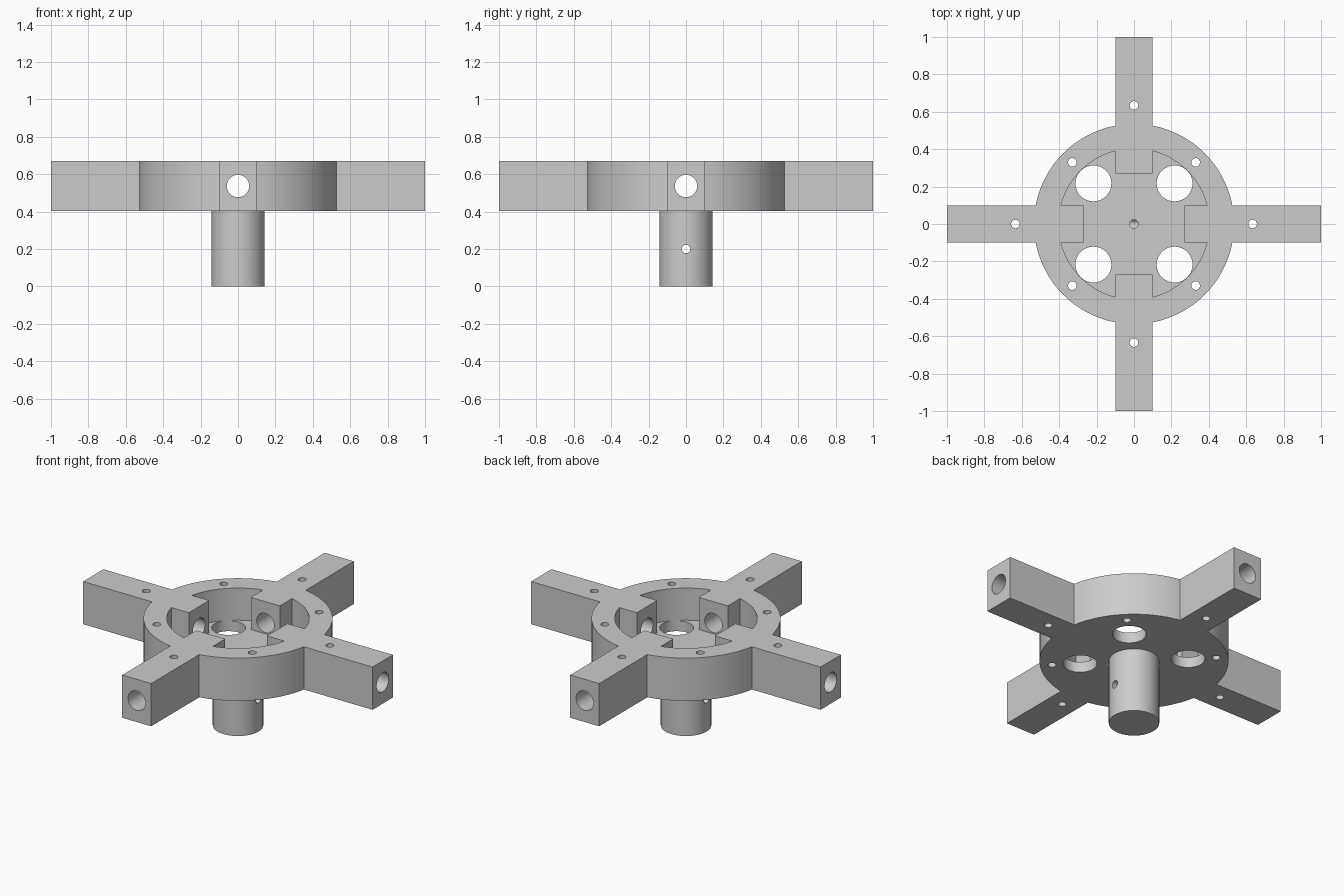
import bpy, bmesh, math
from mathutils import Matrix, Vector

cube = bpy.data.objects.get("Cube")
if cube:
    bpy.data.objects.remove(cube, do_unlink=True)

BASE, TOP, FLOOR = 0.403, 0.67, 0.469
HALF = 0.1          # half width of an arm
MID = (BASE + TOP) / 2

grey = bpy.data.materials.new("plain grey")
grey.use_nodes = True
colour = (0.6, 0.6, 0.6, 1)
grey.diffuse_color = colour
grey.node_tree.nodes["Principled BSDF"].inputs["Base Color"].default_value = colour


def finish(name, bm):
    bmesh.ops.recalc_face_normals(bm, faces=bm.faces)
    mesh = bpy.data.meshes.new(name)
    bm.to_mesh(mesh)
    bm.free()
    mesh.materials.append(grey)
    obj = bpy.data.objects.new(name, mesh)
    bpy.context.collection.objects.link(obj)
    return obj


def cross_prism(name, radius, reach, z0, z1, steps=24):
    """Extrude a circle interrupted by four square-ended arms of given reach."""
    start = math.asin(HALF / radius)
    quarter = [Vector((reach, -HALF, z0)), Vector((reach, HALF, z0))]
    for i in range(steps + 1):
        a = start + (math.pi / 2 - 2 * start) * i / steps
        quarter.append(Vector((radius * math.cos(a), radius * math.sin(a), z0)))
    bm = bmesh.new()
    verts = [bm.verts.new(Matrix.Rotation(q * math.pi / 2, 3, 'Z') @ p)
             for q in range(4) for p in quarter]
    face = bm.faces.new(verts)
    new = bmesh.ops.extrude_face_region(bm, geom=[face])["geom"]
    bmesh.ops.translate(bm, vec=(0, 0, z1 - z0),
                        verts=[v for v in new if isinstance(v, bmesh.types.BMVert)])
    return finish(name, bm)


def rod(name, radius, a, b, segments=48):
    """Cylinder from point a to point b."""
    a, b = Vector(a), Vector(b)
    turn = (b - a).to_track_quat('Z', 'Y').to_matrix().to_4x4()
    bm = bmesh.new()
    bmesh.ops.create_cone(bm, cap_ends=True, segments=segments, radius1=radius,
                          radius2=radius, depth=(b - a).length,
                          matrix=Matrix.Translation((a + b) / 2) @ turn)
    return finish(name, bm)


def combine(tool, operation='DIFFERENCE'):
    mod = hub.modifiers.new(tool.name, 'BOOLEAN')
    mod.operation, mod.solver, mod.object = operation, 'EXACT', tool
    bpy.ops.object.modifier_apply(modifier=mod.name)
    bpy.data.objects.remove(tool, do_unlink=True)


# Round hub with four arms
hub = cross_prism("hub_with_arms", 0.535, 1.0, BASE, TOP)
bpy.context.view_layer.objects.active = hub
hub.select_set(True)

# Recessed pocket with the arm ends reaching into it
combine(cross_prism("pocket", 0.403, 0.27, FLOOR, TOP + 0.1))

# Central shaft
combine(rod("shaft", 0.143, (0, 0, 0), (0, 0, BASE + 0.03), 64), 'UNION')

# Bores along the arms
combine(rod("bore_x", 0.06, (-1.1, 0, MID), (1.1, 0, MID)))
combine(rod("bore_y", 0.06, (0, -1.1, MID), (0, 1.1, MID)))

# Vertical holes: floor openings, rim screws and arm screws
for q in range(4):
    turn = Matrix.Rotation(q * math.pi / 2, 3, 'Z')
    for x, y, r in ((0.217, 0.217, 0.096), (0.33, 0.33, 0.023), (0.634, 0, 0.023)):
        p = turn @ Vector((x, y, 0.3))
        combine(rod("hole", r, p, p + Vector((0, 0, 0.5)), 32))

# Pin hole across the shaft and blind hole down its axis
combine(rod("pin_hole", 0.023, (-0.3, 0, 0.2), (0.3, 0, 0.2), 24))
combine(rod("axis_hole", 0.0225, (0, 0, 0.2), (0, 0, 0.6), 24))

bpy.ops.object.shade_smooth_by_angle(angle=math.radians(30))
